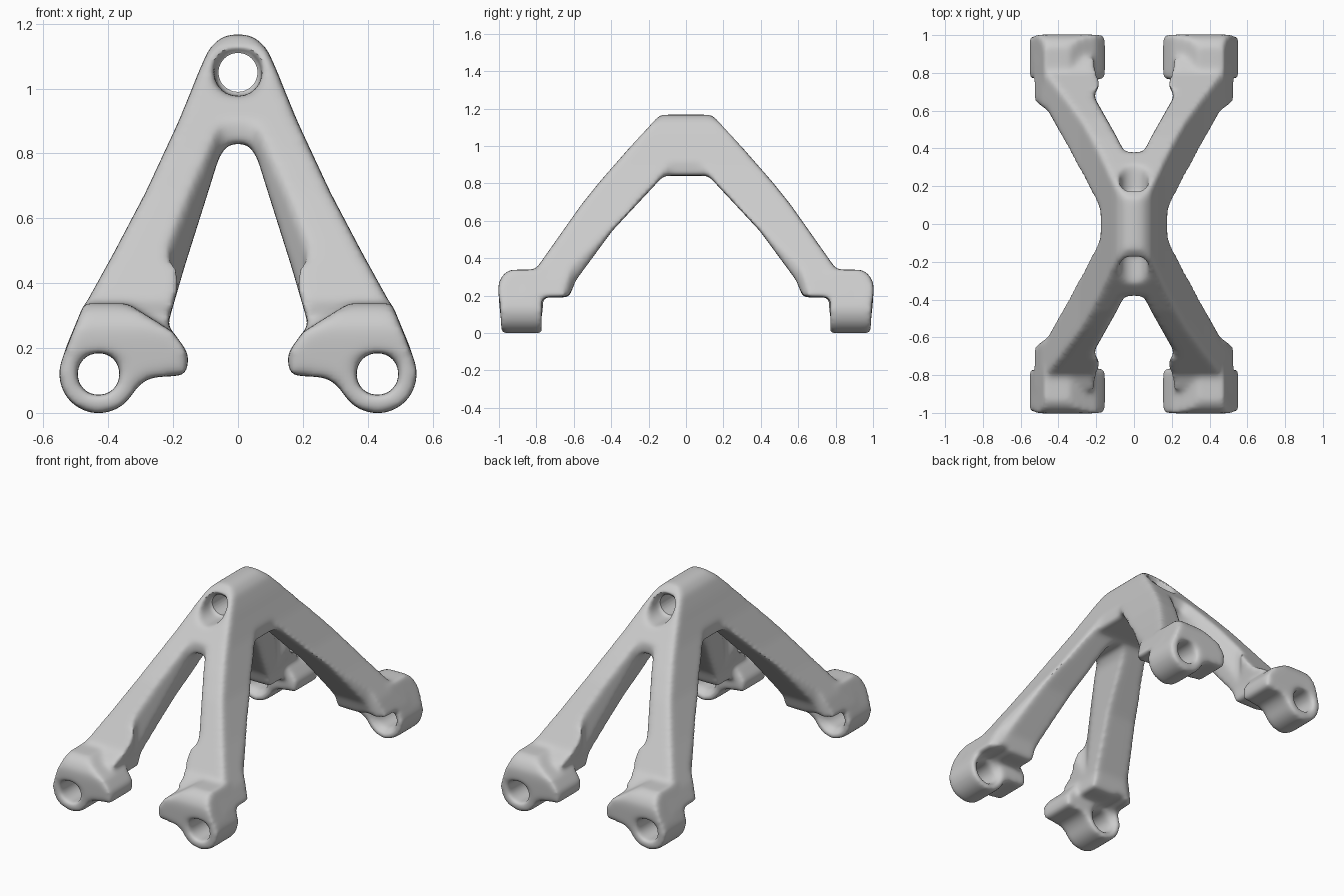
import bpy, bmesh, math
from mathutils import Vector

cube = bpy.data.objects.get("Cube")
if cube:
    bpy.data.objects.remove(cube, do_unlink=True)

# How an outline point (a, b) at a depth d maps to space for each extrusion axis
PLACE = {"x": lambda a, b, d: Vector((d, a, b)),
         "y": lambda a, b, d: Vector((a, d, b)),
         "z": lambda a, b, d: Vector((a, b, d))}


def prisms(name, outlines, axis, start, end):
    """Closed outlines extruded along an axis."""
    bm = bmesh.new()
    place = PLACE[axis]
    for outline in outlines:
        face = bm.faces.new([bm.verts.new(place(a, b, start)) for a, b in outline])
        out = bmesh.ops.extrude_face_region(bm, geom=[face])
        bmesh.ops.translate(bm, vec=place(0, 0, end - start),
                            verts=[v for v in out["geom"] if isinstance(v, bmesh.types.BMVert)])
    bmesh.ops.recalc_face_normals(bm, faces=bm.faces)
    mesh = bpy.data.meshes.new(name)
    bm.to_mesh(mesh)
    bm.free()
    obj = bpy.data.objects.new(name, mesh)
    bpy.context.collection.objects.link(obj)
    return obj


def apply(obj, kind, **settings):
    mod = obj.modifiers.new(kind.title(), kind)
    for key, value in settings.items():
        setattr(mod, key, value)
    bpy.ops.object.select_all(action="DESELECT")
    bpy.context.view_layer.objects.active = obj
    obj.select_set(True)
    bpy.ops.object.modifier_apply(modifier=mod.name)


def combine(obj, tool, operation):
    apply(obj, "BOOLEAN", object=tool, operation=operation, solver="EXACT")
    bpy.data.objects.remove(tool, do_unlink=True)


def flip(outline):
    return [(-a, b) for a, b in reversed(outline)]


def arc(cx, cz, r, a0, a1, n):
    angles = [math.radians(a0 + (a1 - a0) * i / n) for i in range(n + 1)]
    return [(cx + r * math.cos(a), cz + r * math.sin(a)) for a in angles]


def drill(obj, x, z, r, y0, y1):
    combine(obj, prisms("bolt_hole", [arc(x, z, r, 0, 352.5, 47)], "y", y0, y1), "DIFFERENCE")


# Four legs: A-shaped front outline, trimmed by an arched side and an X-shaped plan
leg_half = [
    (.02, 1.168), (.055, 1.157), (.09, 1.122), (.12, 1.055), (.148, .985), (.185, .895),
    (.285, .68), (.385, .49), (.49, .3), (.54, .18),
    (.22, .18), (.22, .26), (.165, .45), (.105, .64), (.058, .79), (.03, .83)]
arch_half = [
    (.13, 1.17), (.19, 1.12), (.25, 1.05), (.46, .81), (.56, .685), (.8, .345),
    (.88, .3), (.88, .19), (.625, .19), (.59, .28), (.395, .545), (.12, .84)]
plan_quarter = [
    (.176, .08), (.275, .24), (.375, .45), (.455, .6), (.525, .65), (.56, .8),
    (.56, 1.1), (.14, 1.1), (.14, .8), (.215, .68), (.085, .45), (.05, .38)]
plan_half = plan_quarter + flip(plan_quarter)
plan = plan_half + [(a, -b) for a, b in reversed(plan_half)]
bracket = prisms("four_leg_bracket", [leg_half + flip(leg_half)], "y", -1.1, 1.1)
combine(bracket, prisms("arch_trim", [arch_half + flip(arch_half)], "x", -.8, .8), "INTERSECT")
combine(bracket, prisms("plan_trim", [plan], "z", -.2, 1.4), "INTERSECT")

# Four feet: eye-shaped lug with an inward nose, rounded at the outer top edge
foot_front = arc(.43, .12, .122, 20, -155, 14) + [
    (.30, .09), (.27, .11), (.16, .115), (.15, .18), (.20, .25),
    (.28, .30), (.34, .338), (.475, .338)]
foot_side = [(.765, -.02), (.985, -.02), (1.003, .22)] + arc(.9, .24, .105, 10, 90, 5) + [(.765, .345)]
feet = prisms("feet", [foot_front, flip(foot_front)], "y", -1.1, 1.1)
combine(feet, prisms("foot_trim", [foot_side, flip(foot_side)], "x", -.8, .8), "INTERSECT")
combine(bracket, feet, "UNION")

# Flared recesses around the bolt holes, at the apex and behind each foot
for side in (-1, 1):
    drill(bracket, 0, 1.05, .075, *sorted((side * .15, side * .5)))
    for x in (-.43, .43):
        drill(bracket, x, .12, .085, *sorted((side * .6, side * .8)))
        drill(bracket, x, .12, .067, *sorted((side * .7, side * 1.1)))

# Fuse into one soft, cast-looking body
apply(bracket, "REMESH", mode="VOXEL", voxel_size=.0125)
apply(bracket, "SMOOTH", factor=.5, iterations=20)

# Clean bolt holes through the apex and the feet
drill(bracket, 0, 1.05, .06, -.4, .4)
for x in (-.43, .43):
    for y in (-1.1, .6):
        drill(bracket, x, .12, .06, y, y + .5)

# Grey metal with smooth shading
grey = bpy.data.materials.new("plain grey metal")
grey.use_nodes = True
colour = (.6, .6, .6, 1)
grey.diffuse_color = colour
grey.node_tree.nodes["Principled BSDF"].inputs["Base Color"].default_value = colour
bracket.data.materials.clear()
bracket.data.materials.append(grey)
bpy.ops.object.select_all(action="DESELECT")
bracket.select_set(True)
bpy.context.view_layer.objects.active = bracket
bpy.ops.object.shade_smooth_by_angle(angle=math.radians(40))
